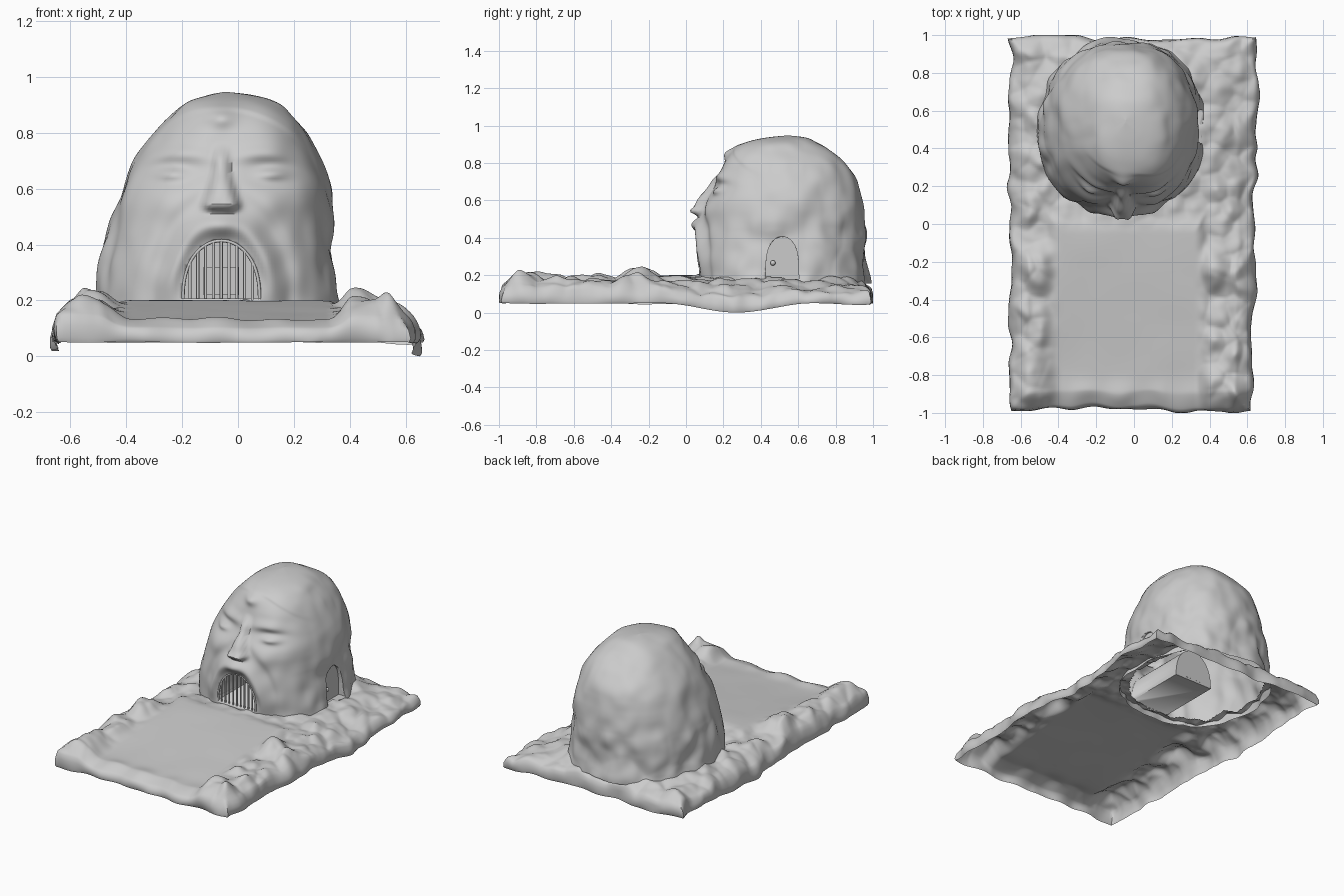
import bpy, bmesh, math
from mathutils import Vector, noise

if "Cube" in bpy.data.objects:
    bpy.data.objects.remove(bpy.data.objects["Cube"])

stone = bpy.data.materials.new("stone grey")
stone.diffuse_color = (0.6, 0.6, 0.6, 1)
stone.use_nodes = True
stone.node_tree.nodes["Principled BSDF"].inputs["Base Color"].default_value = stone.diffuse_color
CX = -0.06                                   # face centre line


def smooth(a, b, v):
    t = min(1, max(0, (v - a) / (b - a)))
    return t * t * (3 - 2 * t)


def gauss(a, b, sa, sb):
    return math.exp(-(a / sa) ** 2 - (b / sb) ** 2)


def finish(bm, name, angle=40):
    bmesh.ops.recalc_face_normals(bm, faces=bm.faces)
    me = bpy.data.meshes.new(name)
    bm.to_mesh(me)
    bm.free()
    me.materials.append(stone)
    ob = bpy.data.objects.new(name, me)
    bpy.context.collection.objects.link(ob)
    bpy.ops.object.select_all(action='DESELECT')
    ob.select_set(True)
    bpy.context.view_layer.objects.active = ob
    bpy.ops.object.shade_smooth_by_angle(angle=math.radians(angle))
    return ob


# ---- terrain shell, open underneath ----
MOUNDS = [(-.53, -.24, .11, .075), (-.57, -.48, .09, .035), (-.55, -.68, .09, .035),
          (-.56, -.87, .09, .05), (.41, -.24, .08, .085), (.56, -.3, .07, .03),
          (.45, -.84, .09, .04), (.57, -.92, .06, .035), (-.56, .08, .09, .03),
          (-.57, .36, .09, .03), (-.58, .62, .09, .03), (-.55, .9, .08, .03)]


def skirt(x, y):
    dip = (.05 if x > 0 else .03) * gauss(y - .27, 0, .25, 1) * smooth(.45, .62, abs(x))
    return max(0, .05 - dip + .012 * noise.noise((x * 4, y * 4, 7)) * (1 - dip * 20))


def ground(x, y):
    rim = max(smooth(-.38, -.5, x), smooth(.32, .41, x), smooth(-.05, .12, y) * .999)
    floor = .118 + .085 * smooth(-1.1, .1, y)
    side = .175 - .008 * smooth(-.15, .05, y)
    side -= (.035 if x > 0 else .012) * smooth(-.15, .0, y) * smooth(.42, .6, abs(x))
    near = math.hypot((x + .075) / .44, (y - .52) / .47)
    side += .02 * smooth(1.35, 1.0, near)
    for mx, my, r, h in MOUNDS:
        side += h * gauss(x - mx, y - my, r, r)
    cell = noise.voronoi((x * 8, y * 8, 0))[0][0]
    side += .045 * (.45 - cell) + .012 * noise.noise((x * 14, y * 14, 3))
    h = floor * (1 - rim) + side * rim + .005 * noise.noise((x * 4, y * 4, 1))
    h += .014 * gauss(y + .9, 0, .06, 1) * (.6 + 2 * noise.noise((x * 6, 0, 2)))
    d = min(.65 - abs(x), .98 - abs(y))
    s = skirt(x, y)
    return s + (h - s) * (.55 + .45 * math.sqrt(min(1, max(0, d) / .09)))


bm = bmesh.new()
bmesh.ops.create_grid(bm, x_segments=120, y_segments=180, size=1)
for v in bm.verts:
    x, y = v.co.x * .65, v.co.y * .975
    v.co = (x, y, ground(x, y))
edge = [e for e in bm.edges if e.is_boundary]
for step in range(3):
    ret = bmesh.ops.extrude_edge_only(bm, edges=edge)
    new = [g for g in ret["geom"] if isinstance(g, bmesh.types.BMVert)]
    edge = [g for g in ret["geom"] if isinstance(g, bmesh.types.BMEdge)]
    for v in new:
        v.co.z += (skirt(v.co.x, v.co.y) - v.co.z) * (.35, .7, 1)[step]
        out = (.008, .003, -.006)[step]
        v.co.x += out * (1 if v.co.x > .64 else -1 if v.co.x < -.64 else 0)
        v.co.y += out * (1 if v.co.y > .965 else -1 if v.co.y < -.965 else 0)
for v in bm.verts:                            # ragged outline, narrower front right
    x, y, z = v.co
    k = smooth(.45, .65, abs(x))
    v.co.x += k * .03 * noise.noise((y * 8, z * 6, x)) + (k * .02 * (y - 1) if x > 0 else 0)
    v.co.y += smooth(.8, .97, abs(y)) * .035 * noise.noise((x * 6, z * 6, y))
    v.co.y = max(-1, min(1, v.co.y))
hole = [f for f in bm.faces if math.hypot((f.calc_center_median().x + .07) / .405,
                                         (f.calc_center_median().y - .52) / .43) < 1]
bmesh.ops.delete(bm, geom=hole, context='FACES')
finish(bm, "rocky_ground", 50)

# ---- carved rock head: lofted rings with face relief ----
Z0 = .155
ROWS = [(Z0, -.515, .37, .06, .98), (.25, -.505, .36, .06, .975), (.40, -.48, .34, .07, .965),
        (.50, -.45, .335, .085, .955), (.60, -.415, .325, .115, .945), (.70, -.37, .295, .165, .915),
        (.80, -.295, .245, .205, .85), (.87, -.23, .18, .255, .77), (.91, -.18, .125, .33, .70),
        (.935, -.11, .05, .44, .64), (.947, -.045, -.045, .55, .55)]


def row(t):                                   # Catmull-Rom between rows
    i = min(int(t), len(ROWS) - 2)
    u = t - i
    p = [ROWS[min(max(j, 0), len(ROWS) - 1)] for j in range(i - 1, i + 3)]
    return [.5 * (2 * b + (c - a) * u + (2 * a - 5 * b + 4 * c - d) * u * u
                  + (3 * b - a - 3 * c + d) * u ** 3) for a, b, c, d in zip(*p)]


def face_relief(x, z):
    dx = x - CX
    ax = abs(dx)
    f = 0
    # nose, with wings and underside
    width = .026 + .03 * smooth(.68, .54, z)
    f += (.03 + .04 * smooth(.72, .54, z)) * math.exp(-(dx / width) ** 4) \
        * smooth(.505, .545, z) * smooth(.77, .70, z)
    f += .02 * gauss(ax - .045, z - .545, .022, .02)
    # brow, eye socket, eyeball, cheekbone
    f += .02 * gauss(ax - .16, z - (.725 - 1.2 * (ax - .15) ** 2), .13, .03)
    f -= .03 * gauss(ax - .17, z - .655, .085, .042)
    f += .042 * gauss(ax - .18, z - .652, .06, .024)
    f += .015 * gauss(ax - .19, z - .55, .09, .06)
    # forehead gem and hairline ridge
    f += .035 * gauss(dx, z - .855, .05, .035)
    f += .01 * smooth(-.012, .012, z - (.885 - 1.4 * ax * ax)) * smooth(.4, .3, ax)
    # moustache around the mouth and soft beard
    e = math.hypot(dx / .14, (z - .205) / .21)
    f += .032 * math.exp(-((e - 1.3) / .2) ** 2) * smooth(.15, .35, z)
    f -= .01 * math.exp(-((e - 1.75) / .18) ** 2)
    f += .02 * math.exp(-(dx / .05) ** 2) * gauss(z - .46, 0, .035, 1)
    return f


N, SUB = 220, 11
bm = bmesh.new()
rings = []
for k in range((len(ROWS) - 1) * SUB):
    z, x0, x1, y0, y1 = row(k / SUB)
    cx, cy, rx, ry = (x0 + x1) / 2, (y0 + y1) / 2, (x1 - x0) / 2, (y1 - y0) / 2
    ring = []
    for j in range(N):
        a = 2 * math.pi * j / N
        c, s = math.cos(a), math.sin(a)
        low = smooth(.6, .35, z)
        power = .83 if s < 0 else .92
        px = cx + math.copysign(abs(c) ** power, c) * rx
        py = cy + math.copysign(abs(s) ** power, s) * ry
        front_w = smooth(.2, .6, -s)
        n = noise.noise((px * 5, py * 5, z * 5)) * .018 \
            + noise.noise((px * 11, py * 11, z * 9)) * .008 * (1 + low)
        # rock lumps and hair locks beside the lower face
        lump = .5 - noise.voronoi((px * 5, py * 5, z * 4))[0][0]
        n += .03 * lump * low * (1 - front_w) * (1 if c < 0 else smooth(.15, .45, s))
        n *= 1 - .5 * front_w
        py -= face_relief(px, z) * smooth(.15, .6, -s)
        px, py = px + c * n, py + s * n
        ring.append(bm.verts.new((px, min(py, .995), z)))
    rings.append(ring)
for a, b in zip(rings, rings[1:]):
    for j in range(N):
        i = (j + 1) % N
        bm.faces.new((a[j], a[i], b[i], b[j]))
pole = bm.verts.new((-.045, .55, .947))
for j in range(N):
    bm.faces.new((rings[-1][j], rings[-1][(j + 1) % N], pole))
bm.faces.new(rings[0][::-1])
head = finish(bm, "stone_head", 45)


def arch(w, h, z0, n=28, power=.85):          # arch outline (u, z)
    return [(w * math.cos(math.pi * i / n), z0 + h * math.sin(math.pi * i / n) ** power)
            for i in range(n + 1)]


def prism(name, pts, to3d, d0, d1):
    bm = bmesh.new()
    f = bm.faces.new([bm.verts.new(to3d(u, z, d0)) for u, z in pts])
    ret = bmesh.ops.extrude_face_region(bm, geom=[f])
    for g in ret["geom"]:
        if isinstance(g, bmesh.types.BMVert):
            g.co += Vector(to3d(0, 0, d1)) - Vector(to3d(0, 0, d0))
    return finish(bm, name, 30)


def front(u, z, d):
    return (CX + u, d, z)


def side(u, z, d):
    return (d, .515 + u, z)


# ---- mouth tunnel and side door recess cut into the head ----
cutters = [prism("mouth_cutter", arch(.14, .213, .206), front, -.2, .5),
           prism("door_cutter", arch(.088, .225, .18, power=.55), side, .315, .6)]
bpy.context.view_layer.objects.active = head
for c in cutters:
    m = head.modifiers.new("cut", 'BOOLEAN')
    m.operation, m.solver, m.object = 'DIFFERENCE', 'EXACT', c
    bpy.ops.object.modifier_move_to_index(modifier=m.name, index=0)
    bpy.ops.object.modifier_apply(modifier=m.name)
    bpy.data.objects.remove(c)
bm = bmesh.new()                               # leave the head hollow and open below
bm.from_mesh(head.data)
base = [f for f in bm.faces if f.calc_center_median().z < Z0 + .0005 and abs(f.normal.z) > .9]
bmesh.ops.delete(bm, geom=base, context='FACES')
bm.to_mesh(head.data)
bm.free()


def tube(name, points, r):
    cu = bpy.data.curves.new(name, 'CURVE')
    cu.dimensions, cu.bevel_depth, cu.bevel_resolution, cu.use_fill_caps = '3D', r, 2, True
    sp = cu.splines.new('POLY')
    sp.points.add(len(points) - 1)
    for p, co in zip(sp.points, points):
        p.co = (*co, 1)
    cu.materials.append(stone)
    bpy.context.collection.objects.link(bpy.data.objects.new(name, cu))


# ---- barred gate in the mouth ----
tube("gate_frame", [front(u, z, .075) for u, z in arch(.137, .208, .206)], .006)
for i in range(9):
    u = -.112 + .028 * i
    top = .206 + .208 * math.sqrt(1 - (u / .14) ** 2) ** .85
    tube("gate_bar", [front(u, .2, .075), front(u, top, .075)], .0055)

# ---- inner door at the end of the tunnel, side door knob ----
for u in (-.034, .034):
    prism("inner_door_panel", [(u - .03, .22), (u + .03, .22), (u + .03, .32), (u - .03, .32)],
          front, .492, .501)
bm = bmesh.new()
bmesh.ops.create_uvsphere(bm, u_segments=16, v_segments=10, radius=.014)
bmesh.ops.translate(bm, verts=bm.verts, vec=(.325, .465, .265))
finish(bm, "door_knob")
